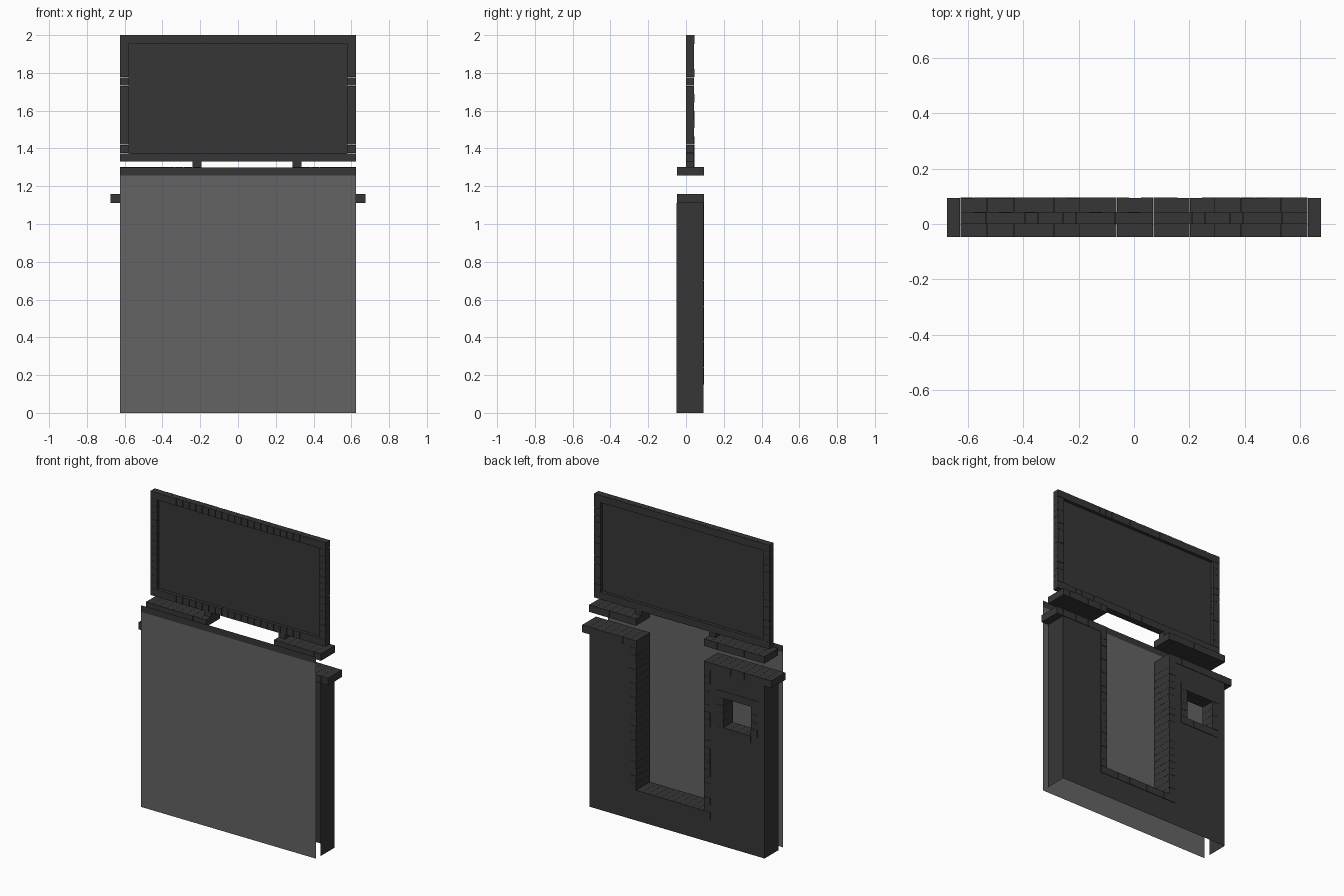
import bpy, bmesh, random
from mathutils import Matrix, Vector

if "Cube" in bpy.data.objects:
    bpy.data.objects.remove(bpy.data.objects["Cube"])

random.seed(4)
B = 0.046            # block size
YF, YB = -0.047, 0.096   # front and back of the deep block bars


def material(name, v):
    m = bpy.data.materials.new(name)
    m.diffuse_color = (v, v, v, 1)
    m.use_nodes = True
    m.node_tree.nodes["Principled BSDF"].inputs["Base Color"].default_value = m.diffuse_color
    return m


DARK = material("dark_grey", 0.037)
LIGHT = material("light_grey", 0.127)


def finish(name, bm, mat):
    me = bpy.data.meshes.new(name)
    bm.to_mesh(me)
    bm.free()
    me.materials.append(mat)
    ob = bpy.data.objects.new(name, me)
    bpy.context.collection.objects.link(ob)
    return ob


def add_box(bm, lo, hi):
    lo, hi = Vector(lo), Vector(hi)
    m = Matrix.Translation((lo + hi) / 2) @ Matrix.Diagonal((*(hi - lo), 1))
    bmesh.ops.create_cube(bm, size=1, matrix=m)


def add_bar(bm, lo, hi, axis):
    """Row of small blocks along one axis, with hairline seams."""
    n = max(1, round((hi[axis] - lo[axis]) / B))
    step = (hi[axis] - lo[axis]) / n
    for i in range(n):
        a, b = list(lo), list(hi)
        a[axis] = lo[axis] + i * step + (0.0004 if i else 0)
        b[axis] = lo[axis] + (i + 1) * step - (0.0004 if i < n - 1 else 0)
        b[1] -= random.choice((0, 0.001, 0.002))
        add_box(bm, a, b)


def block_part(name, bars):
    bm = bmesh.new()
    for lo, hi, axis in bars:
        add_bar(bm, lo, hi, axis)
    return finish(name, bm, DARK)


def sheet(name, xs, zs, y, mat, holes=()):
    """Upright thin sheet made from grid cells; holes are skipped cells."""
    bm = bmesh.new()
    for i in range(len(xs) - 1):
        for j in range(len(zs) - 1):
            if (i, j) in holes:
                continue
            x0, x1, z0, z1 = xs[i], xs[i + 1], zs[j], zs[j + 1]
            bm.faces.new([bm.verts.new(c) for c in
                          ((x0, y, z0), (x1, y, z0), (x1, y, z1), (x0, y, z1))])
    bmesh.ops.remove_doubles(bm, verts=bm.verts, dist=1e-5)
    return finish(name, bm, mat)


# Front board and the dark band along its top
sheet("front_board", (-0.625, 0.625), (0, 1.257), -0.096, LIGHT)
sheet("front_board_band", (-0.625, 0.625), (1.257, 1.30), -0.096, DARK)

# Back wall with a tall notch and a small window
N0, N1 = -0.24, 0.335            # notch rim, outer x
W0, W1, WZ0, WZ1 = -0.575, -0.288, 0.72, 1.0
sheet("back_wall", (-0.625, W0, W1, N0, N1, 0.625), (0, 0.15, WZ0, WZ1, 1.112),
      0.092, DARK, {(1, 2), (3, 1), (3, 2), (3, 3)})

# Side walls
for s, name in ((-1, "side_wall_left"), (1, "side_wall_right")):
    bm = bmesh.new()
    bm.faces.new([bm.verts.new((s * 0.625, y, z)) for y, z in
                  ((-0.05, 0), (0.092, 0), (0.092, 1.112), (-0.05, 1.112))])
    finish(name, bm, DARK)

# Notch rim
block_part("notch_rim", [
    ((N0, YF, 0.15), (N0 + B, YB, 1.112), 2),
    ((N1 - B, YF, 0.15), (N1, YB, 1.112), 2),
    ((N0 + B, YF, 0.15), (N1 - B, YB, 0.15 + B), 0)])

# Window rim
block_part("window_rim", [
    ((W0, 0, WZ0), (W0 + B, YB, WZ1), 2),
    ((W1 - B, 0, WZ0), (W1, YB, WZ1), 2),
    ((W0 + B, 0, WZ0), (W1 - B, YB, WZ0 + B), 0),
    ((W0 + B, 0, WZ1 - B), (W1 - B, YB, WZ1), 0)])

# Lower ledges and upper shelves, either side of the notch
for name, w, z0, z1 in (("lower_ledge", 0.675, 1.112, 1.159),
                        ("upper_shelf", 0.625, 1.257, 1.302)):
    block_part(name + "_left", [((-w, YF, z0), (N0 + B, YB, z1), 0)])
    block_part(name + "_right", [((N1 - B, YF, z0), (w, YB, z1), 0)])

# Posts carrying the top screen
block_part("screen_posts", [
    ((x, 0, 1.302), (x + B, 0.044, 1.33), 0) for x in (N0, N1 - B)])

# Top screen: block frame around a recessed plate
T0, T1, D = 1.33, 2.0, 0.044
block_part("screen_frame", [
    ((-0.625, 0, T0), (-0.625 + B, D, T1), 2),
    ((0.625 - B, 0, T0), (0.625, D, T1), 2),
    ((-0.625 + B, 0, T0), (0.625 - B, D, T0 + B), 0),
    ((-0.625 + B, 0, T1 - B), (0.625 - B, D, T1), 0)])
sheet("screen_plate", (-0.625 + B, 0.625 - B), (T0 + B, T1 - B), 0.022, DARK)
